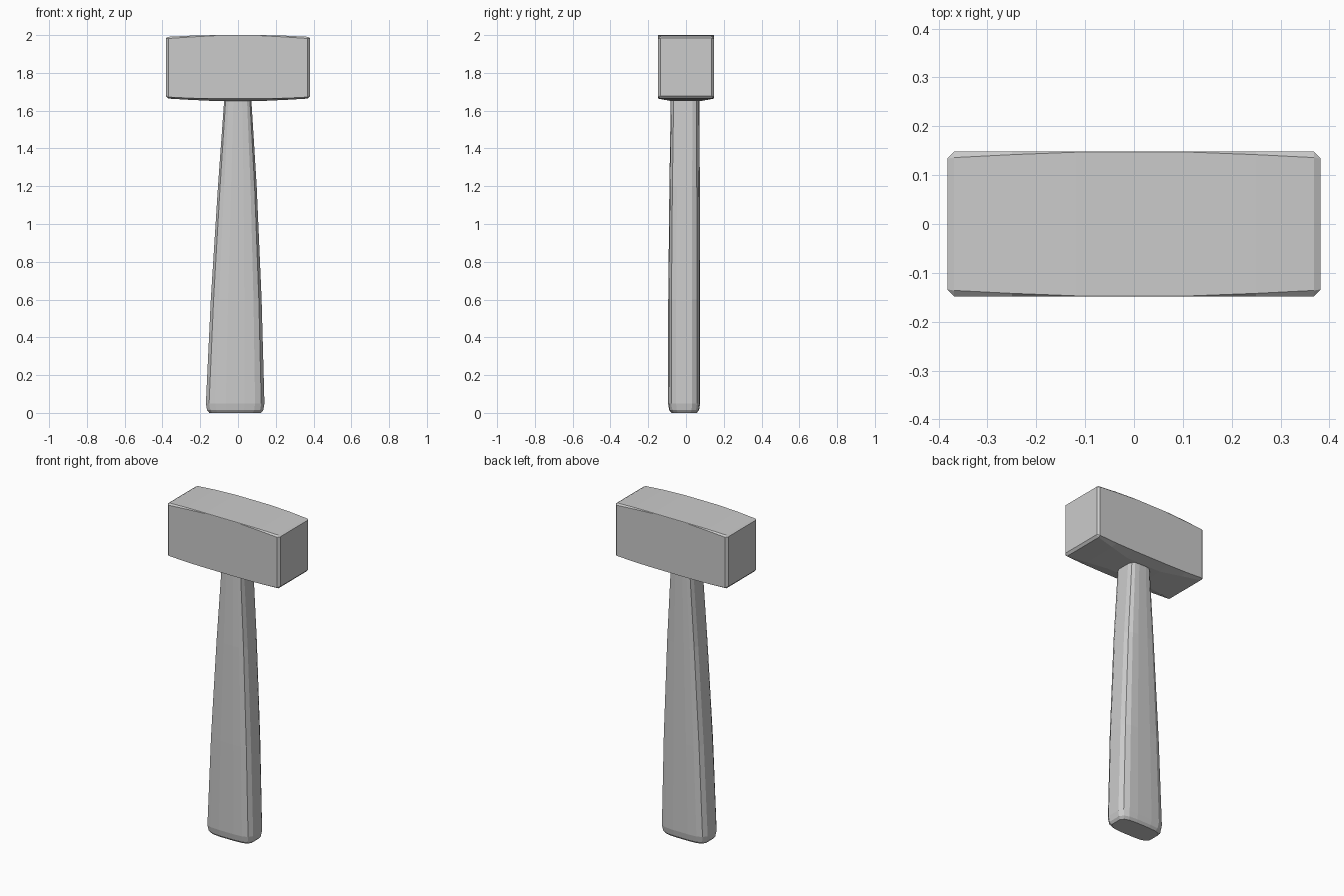
import bpy
import bmesh

old = bpy.data.objects.get("Cube")
if old:
    bpy.data.objects.remove(old, do_unlink=True)

grey = bpy.data.materials.new("plain_grey")
grey.use_nodes = True
colour = (0.6, 0.6, 0.6, 1)
grey.diffuse_color = colour
grey.node_tree.nodes["Principled BSDF"].inputs["Base Color"].default_value = colour


def loft(name, rings):
    """Skin a closed solid through a list of equal-length rings of points."""
    bm = bmesh.new()
    loops = [[bm.verts.new(p) for p in ring] for ring in rings]
    for a, b in zip(loops, loops[1:]):
        for i in range(len(a)):
            j = (i + 1) % len(a)
            bm.faces.new((a[i], a[j], b[j], b[i]))
    bm.faces.new(loops[0])
    bm.faces.new(loops[-1])
    bmesh.ops.recalc_face_normals(bm, faces=bm.faces)
    mesh = bpy.data.meshes.new(name)
    bm.to_mesh(mesh)
    bm.free()
    mesh.materials.append(grey)
    obj = bpy.data.objects.new(name, mesh)
    bpy.context.collection.objects.link(obj)
    return obj


def head_ring(x, half_y, low, low_side, high_side, high, top_y, low_y):
    """Cross-section of the head with chamfered top and bottom edges."""
    half = [(low_y, low), (half_y, low_side), (half_y, high_side), (top_y, high)]
    outline = half + [(-y, z) for y, z in reversed(half)]
    return [(x, y, z) for y, z in outline]


# Head: slightly crowned block with bevelled striking faces
sections = [
    (0.382, 0.135, 1.678, 1.679, 1.983, 1.984, 0.134, 0.134),
    (0.369, 0.148, 1.664, 1.672, 1.982, 1.991, 0.136, 0.135),
    (0.25, 0.148, 1.657, 1.666, 1.990, 1.997, 0.142, 0.11),
    (0.12, 0.148, 1.651, 1.664, 1.997, 2.0, 0.147, 0.08),
]
right = [head_ring(-s[0], *s[1:]) for s in sections]
left = [head_ring(*s) for s in reversed(sections)]
loft("hammer_head", right + left)


def handle_ring(z, x0, x1, y0, y1, inset=0):
    """Rounded rectangle: each corner is cut by two facets, faces slightly domed."""
    cx, cy = (x0 + x1) / 2, (y0 + y1) / 2
    hx, hy = (x1 - x0) / 2 - inset, (y1 - y0) / 2 - inset
    corner = [(1, 0.5), (0.89, 0.8), (0.68, 0.95), (0.32, 1)]
    quarter2 = [(-u, v) for u, v in reversed(corner)]
    top = corner + quarter2
    unit = top + [(-u, -v) for u, v in top]
    return [(cx + u * hx, cy + v * hy, z) for u, v in unit]


# Handle: flared towards the butt, with a small bevel at the bottom
loft("handle", [
    handle_ring(0, -0.17, 0.14, -0.095, 0.075, 0.018),
    handle_ring(0.015, -0.17, 0.14, -0.095, 0.075, 0.006),
    handle_ring(0.05, -0.17, 0.14, -0.095, 0.075),
    handle_ring(0.6, -0.144, 0.125, -0.094, 0.075),
    handle_ring(1.2, -0.106, 0.099, -0.088, 0.073),
    handle_ring(1.7, -0.07, 0.068, -0.08, 0.072),
])
